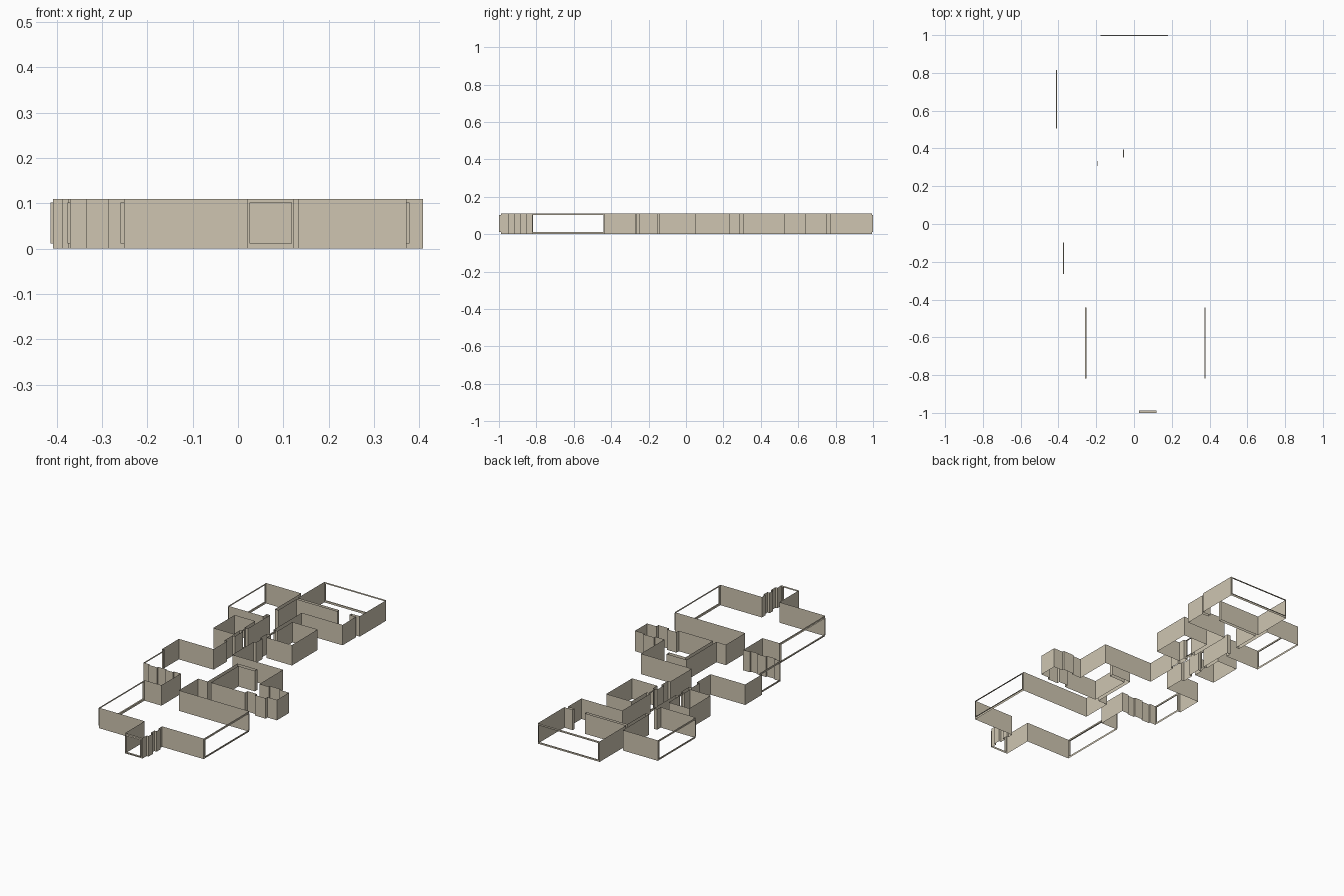
import bpy, bmesh
from mathutils import Vector

H = 0.11                    # wall height
SILL, HEAD = 0.011, 0.102   # window opening heights
EDGE = 0.006                # wall left beside each opening

mat = bpy.data.materials.new("warm beige wall")
mat.diffuse_color = (0.62, 0.56, 0.44, 1)


def finish(name, bm):
    bmesh.ops.remove_doubles(bm, verts=bm.verts, dist=1e-5)
    me = bpy.data.meshes.new(name)
    bm.to_mesh(me)
    bm.free()
    me.materials.append(mat)
    ob = bpy.data.objects.new(name, me)
    bpy.context.collection.objects.link(ob)


def quad(bm, *pts):
    bm.faces.new([bm.verts.new(p) for p in pts])


def wall(name, path):
    """Thin upright wall following a plan path."""
    bm = bmesh.new()
    for (a, b), (c, d) in zip(path, path[1:]):
        quad(bm, (a, b, 0), (c, d, 0), (c, d, H), (a, b, H))
    finish(name, bm)


def window(name, a, b, out):
    """Wall with a large opening and a reveal pushed along 'out'."""
    a, b, out = Vector((*a, 0)), Vector((*b, 0)), Vector((*out, 0))
    e = (b - a).normalized() * EDGE
    up = Vector((0, 0, 1))
    outer = [a, b, b + up * H, a + up * H]
    inner = [a + e + up * SILL, b - e + up * SILL, b - e + up * HEAD, a + e + up * HEAD]
    bm = bmesh.new()
    for i in range(4):
        j = (i + 1) % 4
        quad(bm, outer[i], outer[j], inner[j], inner[i])
        quad(bm, inner[i], inner[j], inner[j] + out, inner[i] + out)
    finish(name, bm)


# back room, its doorway and the upper hall down the right side of the corridor
wall("back_room_wall", [(-.183, .995), (-.183, .77), (.063, .77), (.063, .754),
                        (-.18, .754), (-.18, .6), (-.2, .6), (-.2, .822), (-.408, .822)])
wall("hall_right_wall", [(.185, .995), (.185, .77), (.135, .77), (.135, .754), (.174, .754),
                         (.174, .64), (-.069, .64), (-.069, .40), (-.045, .40),
                         (-.045, .527), (.105, .527), (.105, .308), (-.045, .308),
                         (-.045, .345), (-.069, .345), (-.069, .285), (-.055, .285),
                         (-.055, .23), (-.069, .23), (-.069, .05), (.233, .05),
                         (.233, -.15), (.288, -.15), (.288, -.14), (.352, -.14), (.352, -.15),
                         (.408, -.15), (.408, -.252), (.352, -.252), (.352, -.268),
                         (.288, -.268), (.288, -.252), (.233, -.252), (.233, -.272), (.03, -.272),
                         (.03, -.04), (.128, -.04), (.128, -.019), (.01, -.019),
                         (.01, -.272), (-.047, -.272), (-.047, -.436), (.372, -.436)])
window("back_window", (-.183, .995), (.185, .995), (0, .005))
window("side_room_door_frame", (-.057, .345), (-.057, .40), (.005, 0))

# left bedroom, corridor left side and small washroom
window("bedroom_window", (-.408, .5), (-.408, .822), (-.005, 0))
wall("bedroom_front_wall", [(-.408, .5), (-.2, .5), (-.2, .53), (-.18, .53),
                            (-.18, .34), (-.2, .34), (-.2, .432), (-.322, .432),
                            (-.322, .25), (-.2, .25), (-.2, .3), (-.18, .3), (-.18, .23),
                            (-.195, .23), (-.195, .165), (-.18, .165), (-.18, .05),
                            (-.387, .05), (-.387, -.093), (-.373, -.093)])
window("washroom_door_frame", (-.192, .3), (-.192, .34), (-.005, 0))

# left room: window and folded cupboard wall leading to the front room
window("left_room_window", (-.371, -.272), (-.371, -.093), (-.005, 0))
wall("left_room_front_wall", [(-.371, -.272), (-.335, -.272), (-.335, -.28), (-.285, -.28),
                              (-.285, -.272), (-.235, -.272), (-.235, -.28), (-.19, -.28),
                              (-.19, -.272), (-.15, -.272), (-.15, -.436), (-.251, -.436)])

# front room with two side windows and the entrance porch
window("front_room_left_window", (-.251, -.823), (-.251, -.436), (-.008, 0))
window("front_room_right_window", (.372, -.823), (.372, -.436), (.006, 0))
wall("porch_left_wall", [(-.251, -.823), (.021, -.823), (.021, -.988)])
wall("porch_right_wall", [(.372, -.823), (.125, -.823), (.125, -.852), (.135, -.852),
                          (.135, -.885), (.122, -.885), (.122, -.915), (.135, -.915),
                          (.135, -.953), (.124, -.953), (.124, -.988)])
window("entrance_frame", (.021, -.988), (.124, -.988), (0, -.012))
